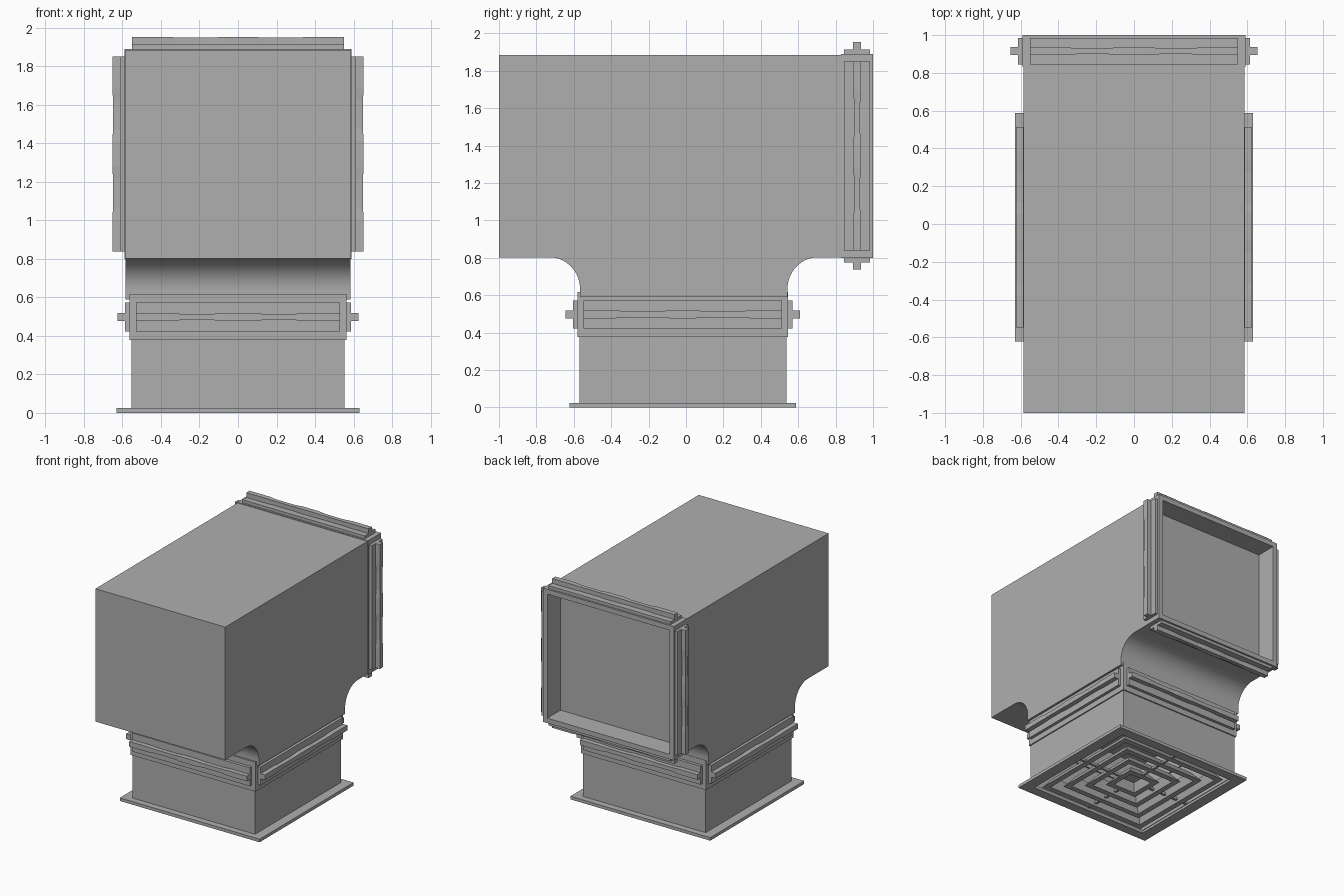
import bpy, bmesh, math
from mathutils import Matrix, Vector

if "Cube" in bpy.data.objects:
    bpy.data.objects.remove(bpy.data.objects["Cube"])

grey = bpy.data.materials.new("dark_grey_metal")
grey.diffuse_color = (0.43, 0.43, 0.43, 1)
grey.use_nodes = True
grey.node_tree.nodes["Principled BSDF"].inputs["Base Color"].default_value = grey.diffuse_color


def make(name, bm, mat=Matrix.Identity(4)):
    bm.transform(mat)
    bmesh.ops.recalc_face_normals(bm, faces=bm.faces)
    me = bpy.data.meshes.new(name)
    bm.to_mesh(me)
    bm.free()
    me.materials.append(grey)
    ob = bpy.data.objects.new(name, me)
    bpy.context.collection.objects.link(ob)
    return ob


def loft(name, rings, closed, mat=Matrix.Identity(4)):
    """Join vertex rings; closed joins last to first, otherwise the ends are capped."""
    bm = bmesh.new()
    vs = [[bm.verts.new(p) for p in r] for r in rings]
    n = len(vs[0])
    for i in range(len(vs) if closed else len(vs) - 1):
        a, b = vs[i], vs[(i + 1) % len(vs)]
        for j in range(n):
            k = (j + 1) % n
            bm.faces.new((a[j], a[k], b[k], b[j]))
    if not closed:
        bm.faces.new(vs[0])
        bm.faces.new(vs[-1])
    return make(name, bm, mat)


def rect(hx, hy, z):
    return [(-hx, -hy, z), (hx, -hy, z), (hx, hy, z), (-hx, hy, z)]


def frame(name, hx, hy, z0, z1, ix, iy, mat):
    loft(name, [rect(hx, hy, z0), rect(hx, hy, z1), rect(ix, iy, z1), rect(ix, iy, z0)], True, mat)


def box(name, size, centre, mat=Matrix.Identity(4)):
    bm = bmesh.new()
    bmesh.ops.create_cube(bm, size=1, matrix=Matrix.Translation(centre) @ Matrix.Diagonal((*size, 1)))
    return make(name, bm, mat)


def flange(name, mat, hx, hy, hz, plate_w, gap):
    """Rectangular collar with a plate and a wavy clamping bar on each side."""
    frame(name + "_collar", hx, hy, -hz, hz, hx - 0.04, hy - 0.04, mat)
    steps = [(-1, 1), (-.68, 1), (-.55, 0), (-.25, 0), (-.13, 1),
             (.13, 1), (.25, 0), (.55, 0), (.68, 1), (1, 1)]
    for i in range(4):
        out, half = (hy, hx - gap) if i % 2 == 0 else (hx, hy - gap)
        m = mat @ Matrix.Rotation(i * math.pi / 2, 4, 'Z')
        box(f"{name}_plate_{i}", (2 * half, 0.035, 2 * plate_w), (0, -out - 0.0065, 0), m)
        rings = []
        for t, k in steps:
            w, o, x = 0.016 + 0.005 * k, out + 0.059 + 0.004 * k, t * half
            rings.append([(x, -out, -w), (x, -o, -w), (x, -o, w), (x, -out, w)])
        loft(f"{name}_bar_{i}", rings, False, m)


def arc(cy, cz, ry, rz, a0, a1, n=14):
    return [(cy + ry * math.cos(math.radians(a0 + (a1 - a0) * i / n)),
             cz + rz * math.sin(math.radians(a0 + (a1 - a0) * i / n))) for i in range(n + 1)]


# Main duct with a flared neck, extruded across x
prof = [(-1, 1.885), (-1, 0.803)]
prof += arc(-0.73, 0.635, 0.163, 0.168, 90, 0) + [(-0.567, 0.59), (0.543, 0.59)]
prof += arc(0.706, 0.635, 0.163, 0.168, 180, 90) + [(0.83, 0.803), (0.83, 1.885)]
duct = loft("duct_body", [[(x, y, z) for y, z in prof] for x in (-0.585, 0.585)], False)
bpy.context.view_layer.objects.active = duct
duct.select_set(True)
bpy.ops.object.shade_smooth_by_angle(angle=math.radians(30))

# Flanges at the back opening and under the neck
flange("back_flange", Matrix.Translation((0, 0.915, 1.345)) @ Matrix.Rotation(-math.pi / 2, 4, 'X'),
       0.59, 0.545, 0.085, 0.07, 0.039)
flange("neck_flange", Matrix.Translation((0, -0.017, 0.498)), 0.563, 0.563, 0.12, 0.075, 0.033)

# Outlet box and its rim
base = Matrix.Translation((0, -0.017, 0))
frame("outlet_box", 0.553, 0.553, 0.02, 0.40, 0.535, 0.535, base)
frame("diffuser_rim", 0.63, 0.605, 0, 0.025, 0.54, 0.525, base)

# Nested sloping louvres
for i, s in enumerate((0.49, 0.375, 0.26, 0.145)):
    loft(f"louvre_{i}", [rect(s, s, 0.003), rect(s - 0.06, s - 0.06, 0.08),
                         rect(s - 0.07, s - 0.07, 0.08), rect(s - 0.045, s - 0.045, 0.003)], True, base)
box("louvre_centre", (0.16, 0.16, 0.01), (0, 0, 0.078), base)

# Short cross rods linking the louvres to the rim
for i in range(4):
    box(f"rod_{i}", (0.44, 0.02, 0.02), (0.32, 0, 0.03), base @ Matrix.Rotation(i * math.pi / 2, 4, 'Z'))
